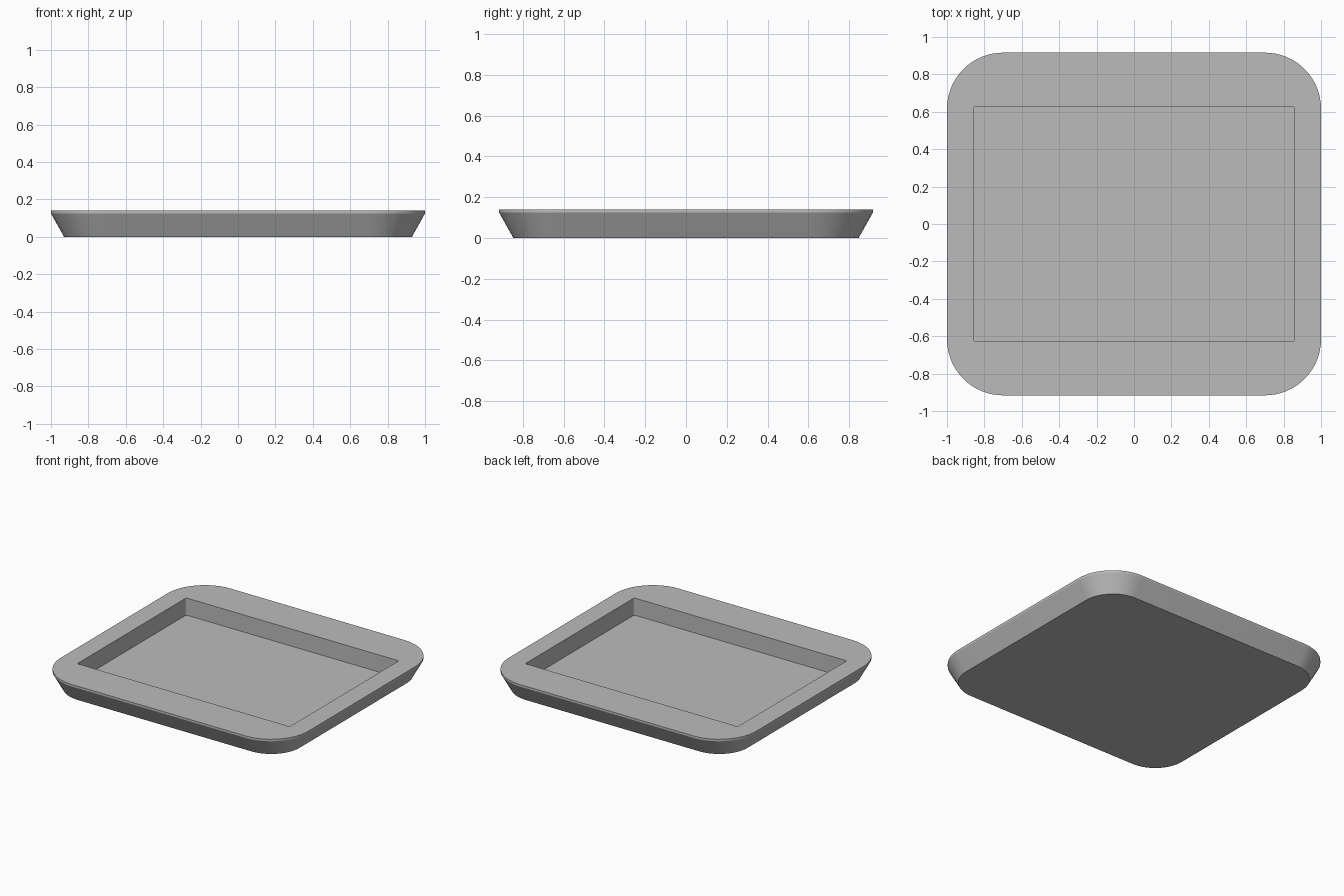
import bpy
import bmesh
from math import cos, sin, pi, radians

cube = bpy.data.objects.get("Cube")
if cube:
    bpy.data.objects.remove(cube, do_unlink=True)

HALF_X, HALF_Y, HEIGHT = 1.0, 0.916, 0.14
CORNER, LIP, TAPER = 0.3, 0.015, 0.07
POCKET_X, POCKET_Y, POCKET_CORNER, FLOOR = 0.858, 0.628, 0.012, 0.015

grey = bpy.data.materials.new("plain_grey")
grey.use_nodes = True
colour = (0.5, 0.5, 0.5, 1)
grey.diffuse_color = colour
grey.node_tree.nodes["Principled BSDF"].inputs["Base Color"].default_value = colour


def rounded_loop(bm, hx, hy, radius, z, steps):
    """Ring of vertices around a rounded rectangle."""
    verts = []
    for quarter, (sx, sy) in enumerate([(1, 1), (-1, 1), (-1, -1), (1, -1)]):
        for i in range(steps + 1):
            a = (quarter + i / steps) * pi / 2
            verts.append(bm.verts.new((sx * (hx - radius) + radius * cos(a),
                                       sy * (hy - radius) + radius * sin(a), z)))
    return verts


def bridge(bm, low, high):
    n = len(low)
    for i in range(n):
        j = (i + 1) % n
        bm.faces.new((low[i], low[j], high[j], high[i]))


bm = bmesh.new()
steps = 16
# Tapered outer wall with a short upright lip
base = rounded_loop(bm, HALF_X - TAPER, HALF_Y - TAPER, CORNER - TAPER, 0, steps)
lip = rounded_loop(bm, HALF_X, HALF_Y, CORNER, HEIGHT - LIP, steps)
rim = rounded_loop(bm, HALF_X, HALF_Y, CORNER, HEIGHT, steps)
# Rectangular pocket with slightly eased corners
mouth = rounded_loop(bm, POCKET_X, POCKET_Y, POCKET_CORNER, HEIGHT, steps)
floor = rounded_loop(bm, POCKET_X, POCKET_Y, POCKET_CORNER, FLOOR, steps)

loops = [base, lip, rim, mouth, floor]
for low, high in zip(loops, loops[1:]):
    bridge(bm, low, high)
bm.faces.new(list(reversed(base)))
bm.faces.new(floor)
bmesh.ops.recalc_face_normals(bm, faces=bm.faces)

mesh = bpy.data.meshes.new("tray")
bm.to_mesh(mesh)
bm.free()
mesh.materials.append(grey)
tray = bpy.data.objects.new("tray", mesh)
bpy.context.collection.objects.link(tray)

bpy.ops.object.select_all(action='DESELECT')
tray.select_set(True)
bpy.context.view_layer.objects.active = tray
bpy.ops.object.shade_smooth_by_angle(angle=radians(25))
